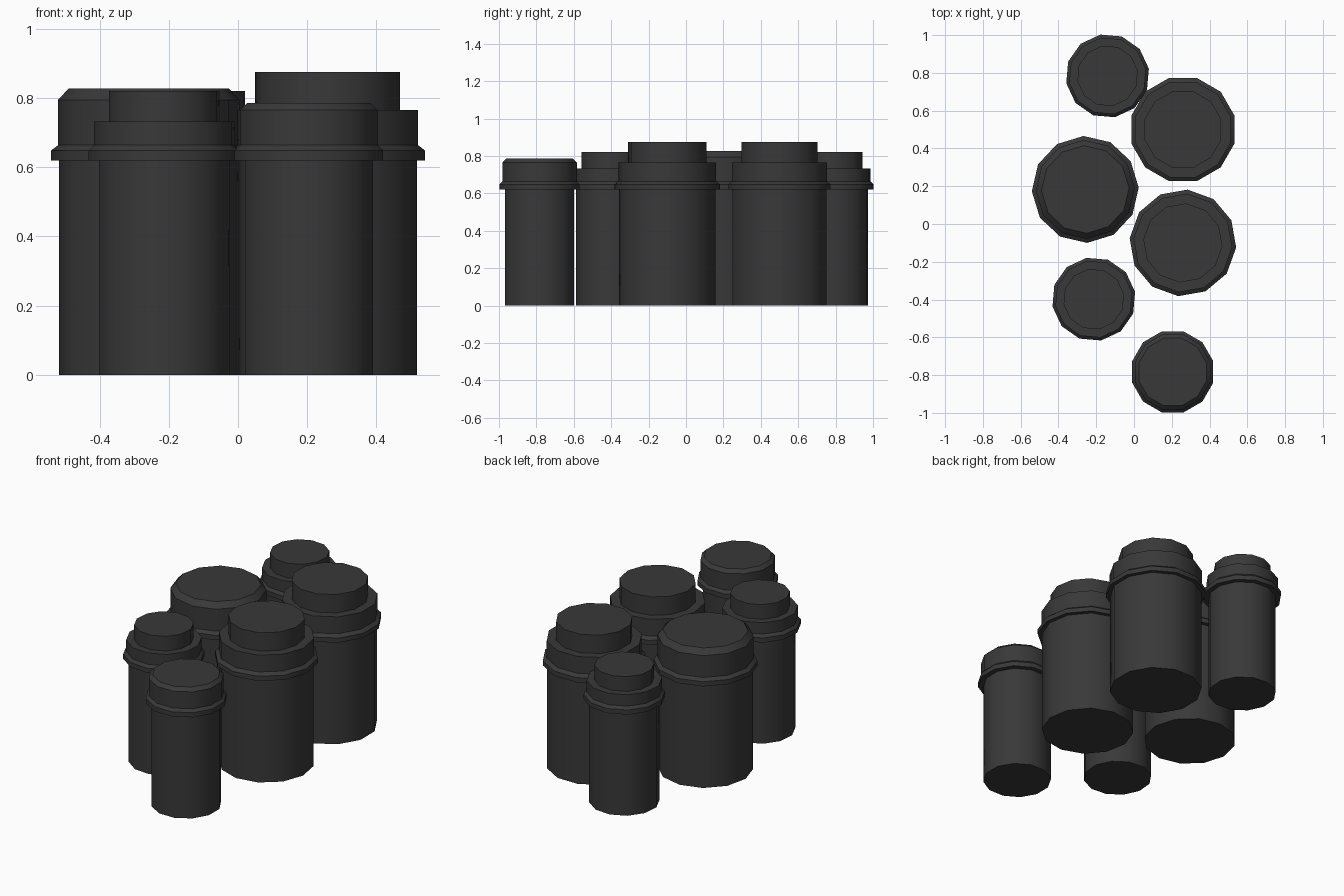
import bpy, math

if "Cube" in bpy.data.objects:
    bpy.data.objects.remove(bpy.data.objects["Cube"])

SIDES = 12
dark = bpy.data.materials.new("dark_grey")
dark.diffuse_color = (0.04, 0.04, 0.04, 1)
dark.use_nodes = True
dark.node_tree.nodes["Principled BSDF"].inputs["Base Color"].default_value = dark.diffuse_color


def lathe(name, profile, x, y, turn):
    """Closed 12-sided turned solid from (radius, height) points."""
    verts, faces = [], []
    for r, z in profile:
        for i in range(SIDES):
            a = math.radians(turn) + 2 * math.pi * i / SIDES
            verts.append((r * math.cos(a), r * math.sin(a), z))
    for k in range(len(profile) - 1):
        for i in range(SIDES):
            j = (i + 1) % SIDES
            a, b = k * SIDES, (k + 1) * SIDES
            faces.append((a + i, a + j, b + j, b + i))
    top = (len(profile) - 1) * SIDES
    faces.append(tuple(reversed(range(SIDES))))
    faces.append(tuple(range(top, top + SIDES)))
    mesh = bpy.data.meshes.new(name)
    mesh.from_pydata(verts, [], faces)
    mesh.materials.append(dark)
    ob = bpy.data.objects.new(name, mesh)
    ob.location = (x, y, 0)
    bpy.context.collection.objects.link(ob)
    bpy.ops.object.select_all(action='DESELECT')
    ob.select_set(True)
    bpy.context.view_layer.objects.active = ob
    bpy.ops.object.shade_smooth_by_angle(angle=math.radians(35))


# body, rim and lid radii, then lid height, top radius and top height
SIZES = {
    "large": dict(body=0.259, rim=0.283, lid=0.262, step=(0.765, 0.21, 0.875), dome=(0.795, 0.232, 0.827)),
    "small": dict(body=0.192, rim=0.222, lid=0.206, step=(0.732, 0.162, 0.82), dome=(0.765, 0.185, 0.785)),
}


def canister(label, size, kind, x, y, turn):
    s = SIZES[size]
    lathe(label + "_body", [(s["body"], 0), (s["body"], 0.62)], x, y, turn)
    shoulder, top_r, top_z = s[kind]
    lid = [(s["rim"], 0.62), (s["rim"], 0.648), (s["lid"], 0.664), (s["lid"], shoulder)]
    if kind == "dome":      # chamfered lid
        lid.append((top_r, top_z))
    else:                   # flat lid with a raised cap
        lathe(label + "_cap", [(top_r, shoulder), (top_r, top_z)], x, y, turn)
    lathe(label + "_lid", lid, x, y, turn)


canister("back_small_canister", "small", "step", -0.14, 0.784, 10)
canister("back_large_canister", "large", "step", 0.259, 0.50, 15)
canister("left_large_canister", "large", "dome", -0.258, 0.183, 2)
canister("right_large_canister", "large", "step", 0.259, -0.10, -5)
canister("left_small_canister", "small", "step", -0.213, -0.398, 10)
canister("front_small_canister", "small", "dome", 0.205, -0.783, 15)
